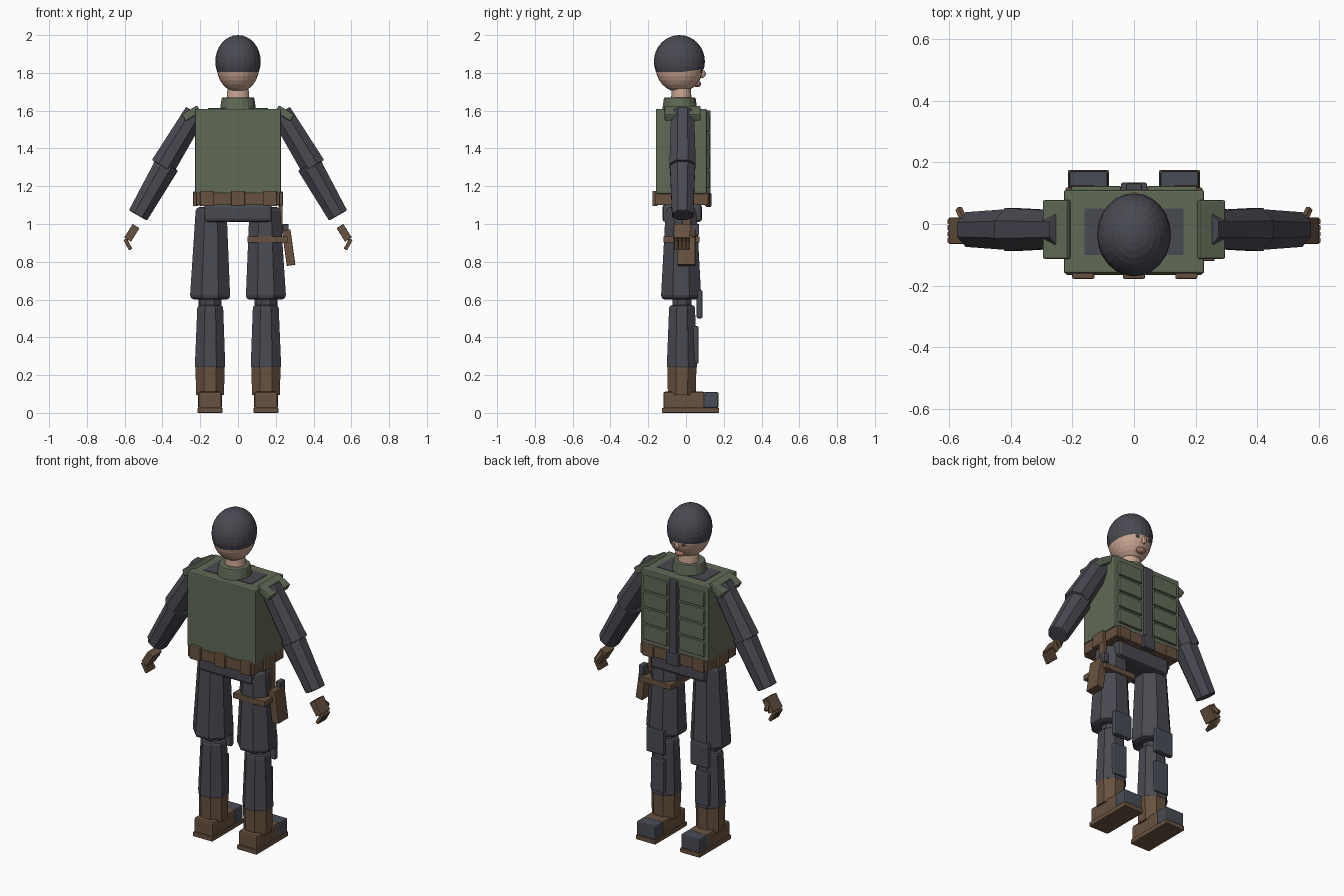
import bpy, bmesh, math
from mathutils import Matrix, Vector

if "Cube" in bpy.data.objects:
    bpy.data.objects.remove(bpy.data.objects["Cube"])


def material(name, rgb):
    m = bpy.data.materials.new(name)
    m.diffuse_color = (*rgb, 1)
    m.use_nodes = True
    m.node_tree.nodes["Principled BSDF"].inputs["Base Color"].default_value = m.diffuse_color
    return m


DARK = material("charcoal cloth", (0.066, 0.066, 0.083))
SLATE = material("slate pads", (0.065, 0.072, 0.09))
GREEN = material("olive green", (0.118, 0.143, 0.093))
BROWN = material("brown leather", (0.137, 0.085, 0.05))
SKIN = material("skin", (0.58, 0.37, 0.28))
LIP = material("dark skin", (0.36, 0.18, 0.14))


def finish(name, bm, mat, bevel=0.0, matrix=None):
    bmesh.ops.recalc_face_normals(bm, faces=bm.faces)
    me = bpy.data.meshes.new(name)
    bm.to_mesh(me)
    bm.free()
    me.materials.append(mat)
    ob = bpy.data.objects.new(name, me)
    bpy.context.collection.objects.link(ob)
    if matrix is not None:
        ob.matrix_world = matrix
    if bevel:
        mod = ob.modifiers.new("bevel", 'BEVEL')
        mod.width = bevel
        mod.segments = 2
        mod.limit_method = 'ANGLE'
        mod.angle_limit = math.radians(50)
    return ob


def box(name, mat, lo, hi, bevel=0.0):
    """Box from its two opposite corners."""
    lo, hi = Vector(lo), Vector(hi)
    lo, hi = (Vector(map(min, lo, hi)), Vector(map(max, lo, hi)))
    bm = bmesh.new()
    bmesh.ops.create_cube(bm, size=1)
    bmesh.ops.scale(bm, vec=hi - lo, verts=bm.verts)
    return finish(name, bm, mat, bevel, Matrix.Translation((lo + hi) / 2))


def turned_box(name, mat, centre, size, angle, bevel=0.0):
    """Box rotated about the y axis."""
    bm = bmesh.new()
    bmesh.ops.create_cube(bm, size=1)
    bmesh.ops.scale(bm, vec=size, verts=bm.verts)
    return finish(name, bm, mat, bevel,
                  Matrix.Translation(centre) @ Matrix.Rotation(angle, 4, 'Y'))


def limb(name, mat, a, b, ra, rb, sides=8, ys=1.0, bevel=0.0):
    """Tapered prism from a to b, half-widths ra and rb measured to the flats."""
    a, b = Vector(a), Vector(b)
    k = 1 / math.cos(math.pi / sides)
    bm = bmesh.new()
    bmesh.ops.create_cone(bm, cap_ends=True, segments=sides, radius1=ra * k,
                          radius2=rb * k, depth=(b - a).length)
    bmesh.ops.rotate(bm, matrix=Matrix.Rotation(math.pi / sides, 3, 'Z'), verts=bm.verts)
    bmesh.ops.scale(bm, vec=(1, ys, 1), verts=bm.verts)
    z = (b - a).normalized()
    y = Vector((0, 1, 0))
    y = (y - z * y.dot(z)).normalized()
    rot = Matrix((y.cross(z), y, z)).transposed().to_4x4()
    return finish(name, bm, mat, bevel, Matrix.Translation((a + b) / 2) @ rot)


def ellipsoid(name, mat, centre, radii, u=24, v=16, keep=None):
    bm = bmesh.new()
    bmesh.ops.create_uvsphere(bm, u_segments=u, v_segments=v, radius=1)
    bmesh.ops.scale(bm, vec=radii, verts=bm.verts)
    bmesh.ops.translate(bm, vec=centre, verts=bm.verts)
    if keep:
        point, normal = keep
        bmesh.ops.bisect_plane(bm, geom=bm.verts[:] + bm.edges[:] + bm.faces[:],
                               plane_co=point, plane_no=normal, clear_inner=True)
    return finish(name, bm, mat)


# Head, helmet and neck
ellipsoid("head", SKIN, (0, -0.035, 1.835), (0.113, 0.127, 0.137))
ellipsoid("helmet", DARK, (0, -0.035, 1.86), (0.12, 0.135, 0.14),
          keep=((0, -0.035, 1.803), (0, -0.13, 1)))
limb("neck", SKIN, (0, -0.025, 1.64), (0, -0.025, 1.73), 0.062, 0.055, 20, 0.9)
ellipsoid("nose", SKIN, (0, 0.085, 1.795), (0.014, 0.02, 0.022), 10, 8)
ellipsoid("mouth", LIP, (0, 0.058, 1.742), (0.03, 0.022, 0.018), 12, 8)
for s in (-1, 1):
    ellipsoid("eye", DARK, (s * 0.04, 0.081, 1.808), (0.013, 0.006, 0.008), 10, 6)

# Torso and vest
box("torso", DARK, (-0.16, -0.10, 1.15), (0.16, 0.05, 1.613))
box("vest", GREEN, (-0.228, -0.16, 1.16), (0.228, 0.11, 1.61), 0.006)
limb("collar", GREEN, (0, -0.033, 1.60), (0, -0.033, 1.67), 0.096, 0.086, 16, 0.97, 0.006)
box("front_strip", DARK, (-0.026, 0.10, 1.10), (0.026, 0.131, 1.60), 0.005)
box("buckle", DARK, (-0.042, 0.105, 1.09), (0.042, 0.134, 1.165), 0.005)
for s in (-1, 1):
    for i in range(4):
        z = 1.19 + i * 0.1
        box("vest_pouch", GREEN, (s * 0.042, 0.10, z), (s * 0.205, 0.124, z + 0.085), 0.006)
    turned_box("shoulder_pad", GREEN, (s * 0.247, -0.018, 1.586),
               (0.095, 0.192, 0.042), s * math.radians(30), 0.007)

# Belt and its pouches
box("belt", BROWN, (-0.222, -0.165, 1.10), (0.222, 0.118, 1.165), 0.004)
for x in (-0.165, 0, 0.17):
    box("belt_pouch", BROWN, (x - 0.036, -0.178, 1.095), (x + 0.036, -0.15, 1.175), 0.005)
for s in (-1, 1):
    box("side_pouch", BROWN, (s * 0.21, -0.075, 1.095), (s * 0.238, 0.02, 1.172), 0.005)
    box("front_pouch", BROWN, (s * 0.13, 0.10, 1.095), (s * 0.205, 0.127, 1.165), 0.005)

# Pelvis
box("pelvis", DARK, (-0.18, -0.125, 1.01), (0.18, 0.085, 1.105), 0.018)

for s in (-1, 1):
    # Arms
    limb("upper_arm", DARK, (s * 0.225, -0.018, 1.59), (s * 0.398, -0.018, 1.305),
         0.058, 0.067, 8, 1.04, 0.004)
    limb("forearm", DARK, (s * 0.375, -0.018, 1.315), (s * 0.53, -0.018, 1.045),
         0.066, 0.055, 8, 1.02, 0.006)
    ellipsoid("elbow", DARK, (s * 0.392, -0.018, 1.308), (0.058, 0.062, 0.05), 12, 8)

    # Gloved hands
    tilt = -s * math.radians(32)
    turned_box("palm", BROWN, (s * 0.562, -0.022, 0.953), (0.042, 0.086, 0.085), tilt, 0.003)
    for i in range(4):
        turned_box("finger", BROWN, (s * 0.583, -0.053 + i * 0.0205, 0.892),
                   (0.02, 0.018, 0.062), s * math.radians(28), 0.003)
    limb("thumb", BROWN, (s * 0.552, 0.012, 0.975), (s * 0.568, 0.046, 0.935),
         0.013, 0.011, 6)

    # Legs with knee and shin pads
    x = s * 0.148
    limb("thigh", DARK, (x, -0.026, 0.60), (x - s * 0.006, -0.026, 1.09),
         0.107, 0.081, 8, 1, 0.022)
    limb("shin", DARK, (x, -0.021, 0.235), (x - s * 0.001, -0.021, 0.57),
         0.081, 0.068, 8, 1, 0.014)
    limb("knee_joint", DARK, (x, -0.021, 0.54), (x, -0.021, 0.63), 0.05, 0.05, 8)
    box("knee_pad", SLATE, (x - 0.06, 0.056, 0.50), (x + 0.06, 0.088, 0.65), 0.01)
    box("shin_pad", SLATE, (x - 0.045, 0.035, 0.26), (x + 0.045, 0.066, 0.46), 0.008)

    # Boots
    limb("boot_shaft", BROWN, (x, -0.022, 0.095), (x, -0.022, 0.242), 0.074, 0.077, 8)
    box("boot_foot", BROWN, (x - 0.062, -0.12, 0.02), (x + 0.062, 0.10, 0.112), 0.01)
    box("toe_cap", SLATE, (x - 0.063, 0.093, 0.025), (x + 0.063, 0.172, 0.11), 0.008)
    box("boot_sole", BROWN, (x - 0.066, -0.128, 0.0), (x + 0.066, 0.176, 0.027), 0.005)

# Thigh holster with straps and grip
box("thigh_strap", BROWN, (0.05, -0.12, 0.902), (0.262, 0.072, 0.935), 0.003)
turned_box("holster", BROWN, (0.268, 0.002, 0.875), (0.046, 0.095, 0.19), math.radians(-8), 0.004)
box("holster_hanger", BROWN, (0.215, -0.02, 0.95), (0.236, 0.025, 1.11), 0.003)
box("holster_grip", DARK, (0.236, 0.02, 0.94), (0.268, 0.07, 1.0), 0.005)
